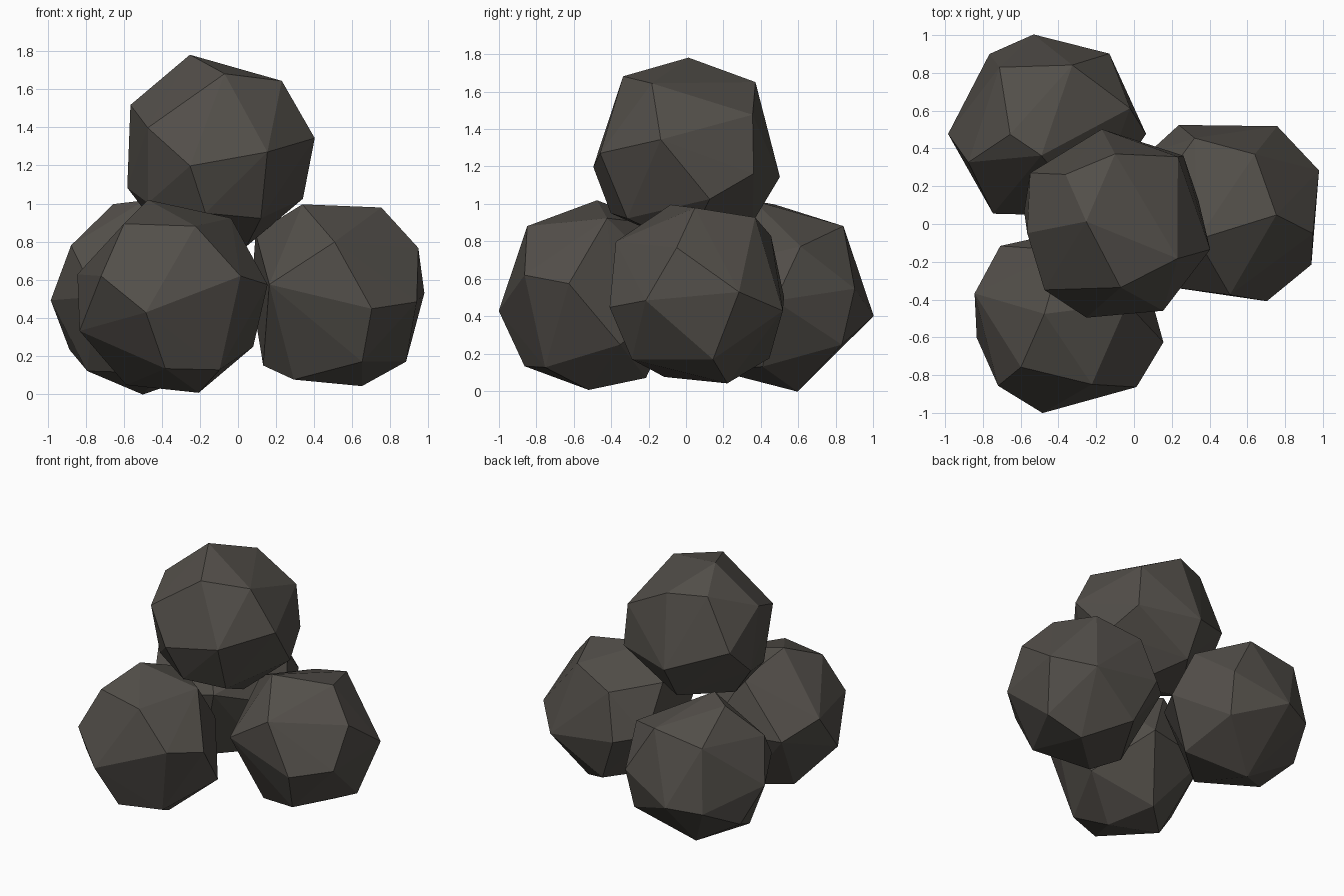
import bpy, bmesh, math
from mathutils import Vector

if "Cube" in bpy.data.objects:
    bpy.data.objects.remove(bpy.data.objects["Cube"])

RADIUS = 0.525
GAP = math.radians(40)   # widest bare patch allowed between corners

coal = bpy.data.materials.new("dark_coal_grey")
coal.diffuse_color = (0.085, 0.077, 0.067, 1)
coal.use_nodes = True
coal.node_tree.nodes["Principled BSDF"].inputs["Base Color"].default_value = coal.diffuse_color


def direction(lon, lat):
    lon, lat = math.radians(lon), math.radians(lat)
    return Vector((math.cos(lat) * math.cos(lon), math.cos(lat) * math.sin(lon), math.sin(lat)))


def sphere_directions():
    bm = bmesh.new()
    bmesh.ops.create_icosphere(bm, subdivisions=3, radius=1)
    dirs = [v.co.normalized() for v in bm.verts]
    bm.free()
    return dirs


CANDIDATES = sphere_directions()


def lump(name, centre, corners):
    """Faceted lump: hull of corners (longitude, latitude), bare patches filled evenly."""
    dirs = [direction(*c) for c in corners]
    while True:
        nearest = lambda c: min(c.angle(d) for d in dirs)
        far = max(CANDIDATES, key=nearest)
        if nearest(far) < GAP:
            break
        dirs.append(far)
    bm = bmesh.new()
    for d in dirs:
        bm.verts.new(d * RADIUS)
    bmesh.ops.convex_hull(bm, input=bm.verts[:])
    bmesh.ops.recalc_face_normals(bm, faces=bm.faces[:])
    mesh = bpy.data.meshes.new(name)
    bm.to_mesh(mesh)
    bm.free()
    mesh.materials.append(coal)
    obj = bpy.data.objects.new(name, mesh)
    obj.location = centre
    bpy.context.collection.objects.link(obj)


# Three lumps on the ground
lump("front_lump", (-0.35, -0.50, 0.51), [
    (226, 47), (290, 45), (315, 12), (315, -47), (265, -46), (255, -9), (224, 12), (346, 7),
    (165, 13), (192, -20), (169, 76), (14, 52), (352, -74), (19, -30), (133, 0), (90, -57),
    (165, -62)])
lump("back_lump", (-0.46, 0.495, 0.51), [
    (98, -12), (51, 4), (69, 45), (127, 37), (15, 30), (358, -3), (186, 68), (257, 75),
    (127, -15), (182, -2), (202, 31), (237, 0), (112, -78), (48, -30), (163, -32), (199, -48),
    (281, -50)])
lump("right_lump", (0.50, 0.07, 0.52), [
    (293, -8), (327, -4), (24, 1), (345, 28), (355, 61), (223, 65), (271, 32), (230, 6),
    (65, 51), (115, 36), (60, -10), (120, -2), (11, -42), (45, -66), (293, -42), (222, -58),
    (188, -45), (145, 1), (170, 38)])

# One lump resting on top
lump("top_lump", (-0.10, 0.0, 1.28), [
    (175, 73), (275, 50), (331, 44), (345, 7), (16, -29), (299, -1), (253, -9), (223, 13),
    (186, 27), (172, -22), (149, 0), (135, 45), (90, 45), (47, 22), (98, -15), (45, -13),
    (0, -74), (305, -43), (260, -39), (102, -46), (213, -32), (180, -54)])
